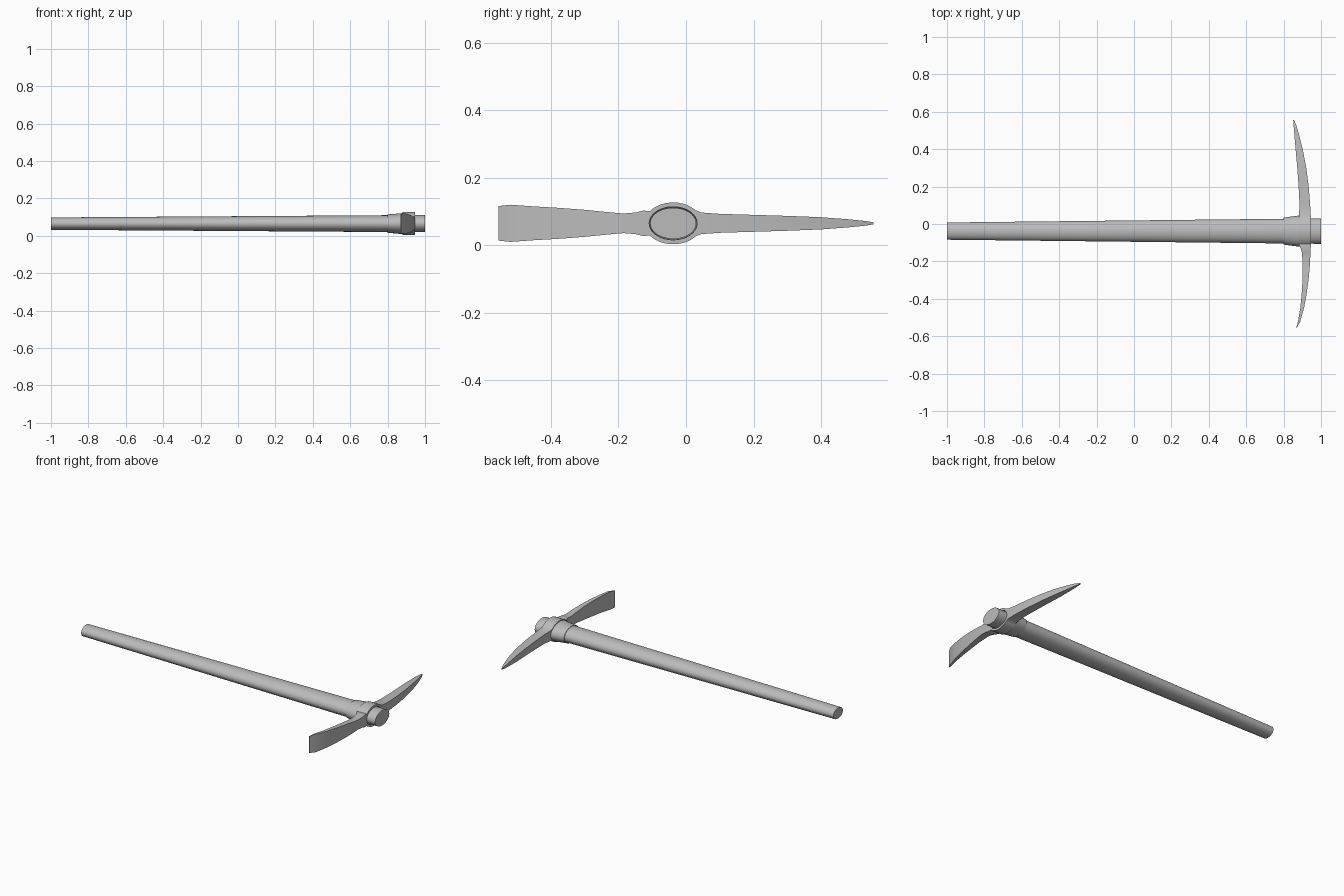
import bpy, bmesh, math
from mathutils import Vector

cube = bpy.data.objects.get("Cube")
if cube:
    bpy.data.objects.remove(cube, do_unlink=True)

CY, CZ = -0.038, 0.065          # handle axis
SIDES = 40

grey = bpy.data.materials.new("plain grey")
grey.use_nodes = True
colour = (0.5, 0.5, 0.5, 1)
grey.diffuse_color = colour
grey.node_tree.nodes["Principled BSDF"].inputs["Base Color"].default_value = colour


def loft(name, rings, closed=False):
    """Skin a list of equal rings; cap the ends, or join last to first."""
    bm = bmesh.new()
    loops = [[bm.verts.new(p) for p in ring] for ring in rings]
    pairs = list(zip(loops, loops[1:]))
    if closed:
        pairs.append((loops[-1], loops[0]))
    else:
        bm.faces.new(loops[0])
        bm.faces.new(loops[-1])
    for a, b in pairs:
        for i in range(len(a)):
            j = (i + 1) % len(a)
            bm.faces.new((a[i], a[j], b[j], b[i]))
    bmesh.ops.recalc_face_normals(bm, faces=bm.faces)
    mesh = bpy.data.meshes.new(name)
    bm.to_mesh(mesh)
    bm.free()
    mesh.materials.append(grey)
    obj = bpy.data.objects.new(name, mesh)
    bpy.context.collection.objects.link(obj)
    return obj


def ellipse(x, ry, rz):
    angles = [math.tau * i / SIDES for i in range(SIDES)]
    return [Vector((x, CY + ry * math.cos(a), CZ + rz * math.sin(a))) for a in angles]


def slab(y, back, front, half):
    return [Vector((back, y, CZ - half)), Vector((front, y, CZ - half)),
            Vector((front, y, CZ + half)), Vector((back, y, CZ + half))]


def smooth(obj, degrees):
    bpy.ops.object.select_all(action="DESELECT")
    obj.select_set(True)
    bpy.context.view_layer.objects.active = obj
    bpy.ops.object.shade_smooth_by_angle(angle=math.radians(degrees))


# Tapered oval handle
handle = loft("handle", [ellipse(-1, 0.046, 0.033), ellipse(0.8, 0.066, 0.045),
                         ellipse(1, 0.068, 0.046)])

# Flared sleeve behind the head, hollow
sleeve = loft("sleeve", [ellipse(0.8, 0.072, 0.049), ellipse(0.88, 0.083, 0.056),
                         ellipse(0.92, 0.083, 0.058), ellipse(0.92, 0.07, 0.048),
                         ellipse(0.8, 0.067, 0.046)], closed=True)

# Head: broad blade, oval eye, then pick; columns are y, back x, front x, half height
broad_blade = [(-0.555, 0.868, 0.871, 0.051), (-0.52, 0.877, 0.889, 0.055),
               (-0.45, 0.889, 0.909, 0.05), (-0.38, 0.896, 0.922, 0.046),
               (-0.3, 0.901, 0.933, 0.04), (-0.24, 0.902, 0.939, 0.034),
               (-0.185, 0.9, 0.942, 0.029), (-0.15, 0.897, 0.944, 0.032),
               (-0.125, 0.89, 0.945, 0.038)]
pick = [(0.045, 0.882, 0.945, 0.032), (0.1, 0.885, 0.942, 0.028),
        (0.2, 0.88, 0.934, 0.025), (0.3, 0.873, 0.921, 0.022),
        (0.4, 0.864, 0.902, 0.018), (0.48, 0.857, 0.882, 0.012),
        (0.53, 0.853, 0.867, 0.007), (0.555, 0.851, 0.856, 0.003)]
eye = []
for i in range(17):
    a = math.radians(215 - 13.1 * i - 180 + 110)
    y = 0.085 * math.cos(a)
    eye.append((CY + y, 0.88, 0.945, 0.062 * abs(math.sin(a))))
eye = [s for s in eye if -0.108 < s[0] < 0.035]
eye.sort()
head = loft("pick_head", [slab(*s) for s in broad_blade + eye + pick])

# Oval hole through the head, leaving a thin gap round the handle
cutter = loft("eye_cutter", [ellipse(0.7, 0.071, 0.049), ellipse(1.1, 0.071, 0.049)])
cutter.hide_render = True
cut = head.modifiers.new("eye_hole", "BOOLEAN")
cut.operation = "DIFFERENCE"
cut.solver = "EXACT"
cut.object = cutter
bpy.context.view_layer.objects.active = head
bpy.ops.object.modifier_apply(modifier=cut.name)
bpy.data.objects.remove(cutter, do_unlink=True)

for part in (handle, sleeve, head):
    smooth(part, 30)
